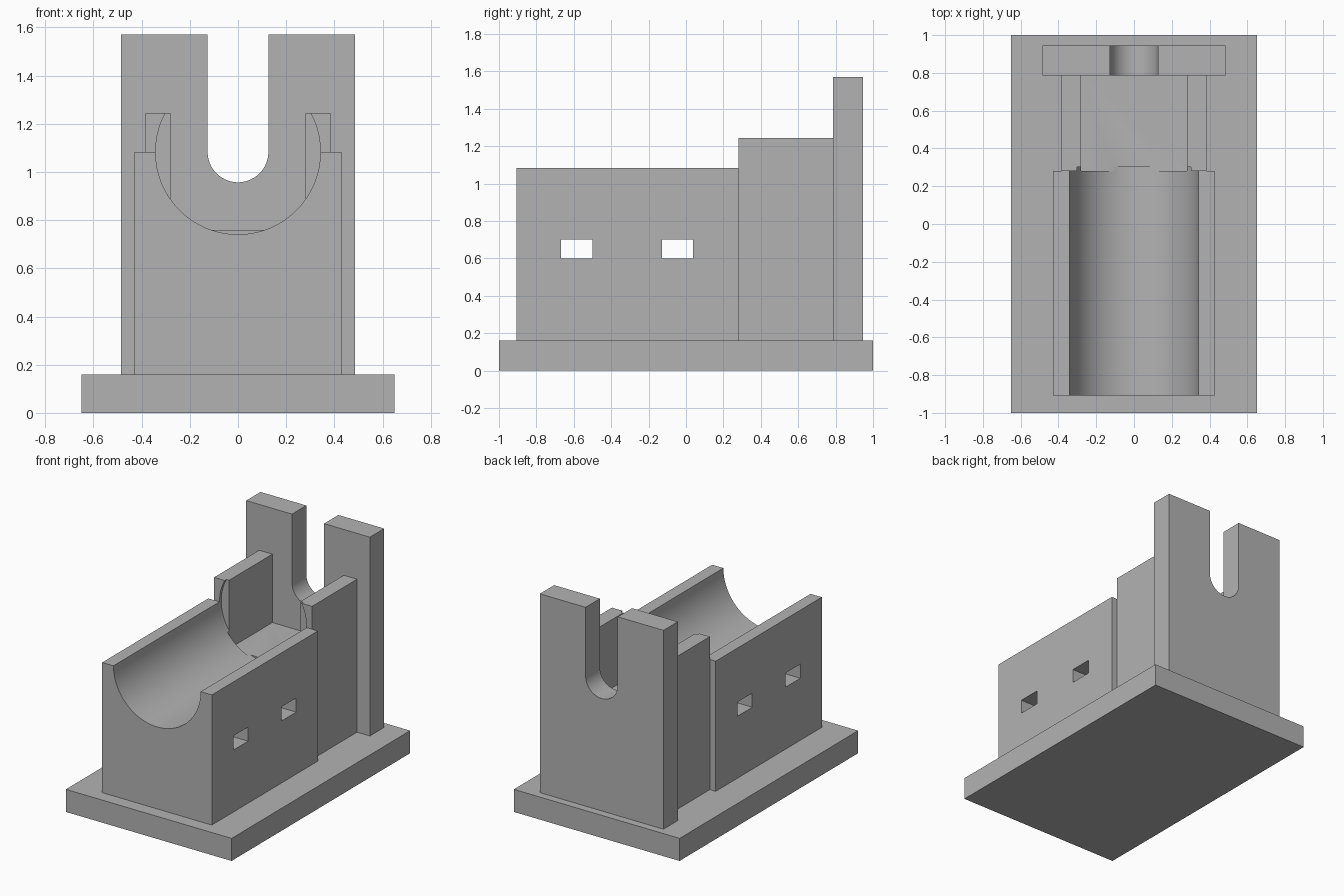
import bpy, bmesh, math

if "Cube" in bpy.data.objects:
    bpy.data.objects.remove(bpy.data.objects["Cube"], do_unlink=True)

# One plain grey for everything
GREY = (0.45, 0.45, 0.45, 1)
grey = bpy.data.materials.new("plain grey")
grey.use_nodes = True
grey.diffuse_color = GREY
grey.node_tree.nodes["Principled BSDF"].inputs["Base Color"].default_value = GREY


def extrude_profile(name, profile, y0, y1):
    """Solid made by sweeping an (x, z) outline from y0 to y1."""
    bm = bmesh.new()
    face = bm.faces.new([bm.verts.new((x, y0, z)) for x, z in profile])
    swept = bmesh.ops.extrude_face_region(bm, geom=[face], use_keep_orig=True)
    moved = [v for v in swept["geom"] if isinstance(v, bmesh.types.BMVert)]
    bmesh.ops.translate(bm, verts=moved, vec=(0, y1 - y0, 0))
    bmesh.ops.recalc_face_normals(bm, faces=bm.faces)
    mesh = bpy.data.meshes.new(name)
    bm.to_mesh(mesh)
    bm.free()
    mesh.materials.append(grey)
    obj = bpy.data.objects.new(name, mesh)
    bpy.context.collection.objects.link(obj)
    return obj


def rect(half, z0, z1):
    return [(-half, z0), (half, z0), (half, z1), (-half, z1)]


def arc(radius, zc, start, end, steps):
    angles = [math.radians(start + (end - start) * i / steps) for i in range(steps + 1)]
    return [(radius * math.cos(a), zc + radius * math.sin(a)) for a in angles]


def notched(half, z0, z1, notch):
    """Block outline whose top is opened by a notch listed from right to left."""
    return [(-half, z0), (half, z0), (half, z1)] + notch + [(-half, z1)]


def cut(obj, cutter):
    mod = obj.modifiers.new("cut", "BOOLEAN")
    mod.operation = "DIFFERENCE"
    mod.solver = "EXACT"
    mod.object = cutter
    select(obj)
    bpy.ops.object.modifier_apply(modifier=mod.name)
    bpy.data.objects.remove(cutter, do_unlink=True)


def select(obj):
    bpy.ops.object.select_all(action="DESELECT")
    obj.select_set(True)
    bpy.context.view_layer.objects.active = obj


BASE_TOP, AXIS, BORE = 0.16, 1.083, 0.342

# Base plate
extrude_profile("base_plate", rect(0.65, 0, BASE_TOP), -1, 1)

# Cradle with a half-round trough and two windows through both sides
trough = arc(BORE, AXIS, 0, -180, 64)
cradle = extrude_profile("cradle", notched(0.43, BASE_TOP, AXIS, trough), -0.907, 0.281)
for y0 in (-0.667, -0.128):
    cut(cradle, extrude_profile("window_cutter", rect(0.6, 0.6, 0.7), y0, y0 + 0.166))

# Middle block with a square channel, its front recessed by the bore
channel = [(0.28, 1.245), (0.28, 0.76), (-0.28, 0.76), (-0.28, 1.245)]
middle = extrude_profile("channel_block", notched(0.384, BASE_TOP, 1.245, channel), 0.281, 0.785)
bore = arc(BORE, AXIS, 0, 360, 128)[:-1]
cut(middle, extrude_profile("bore_cutter", bore, 0, 0.301))

# Rear upright with a round-bottomed slot
slot = [(0.126, 1.57)] + arc(0.126, AXIS, 0, -180, 40) + [(-0.126, 1.57)]
upright = extrude_profile("rear_upright", notched(0.485, BASE_TOP, 1.57, slot), 0.785, 0.945)

for part in (cradle, middle, upright):
    select(part)
    bpy.ops.object.shade_smooth_by_angle(angle=math.radians(30))
